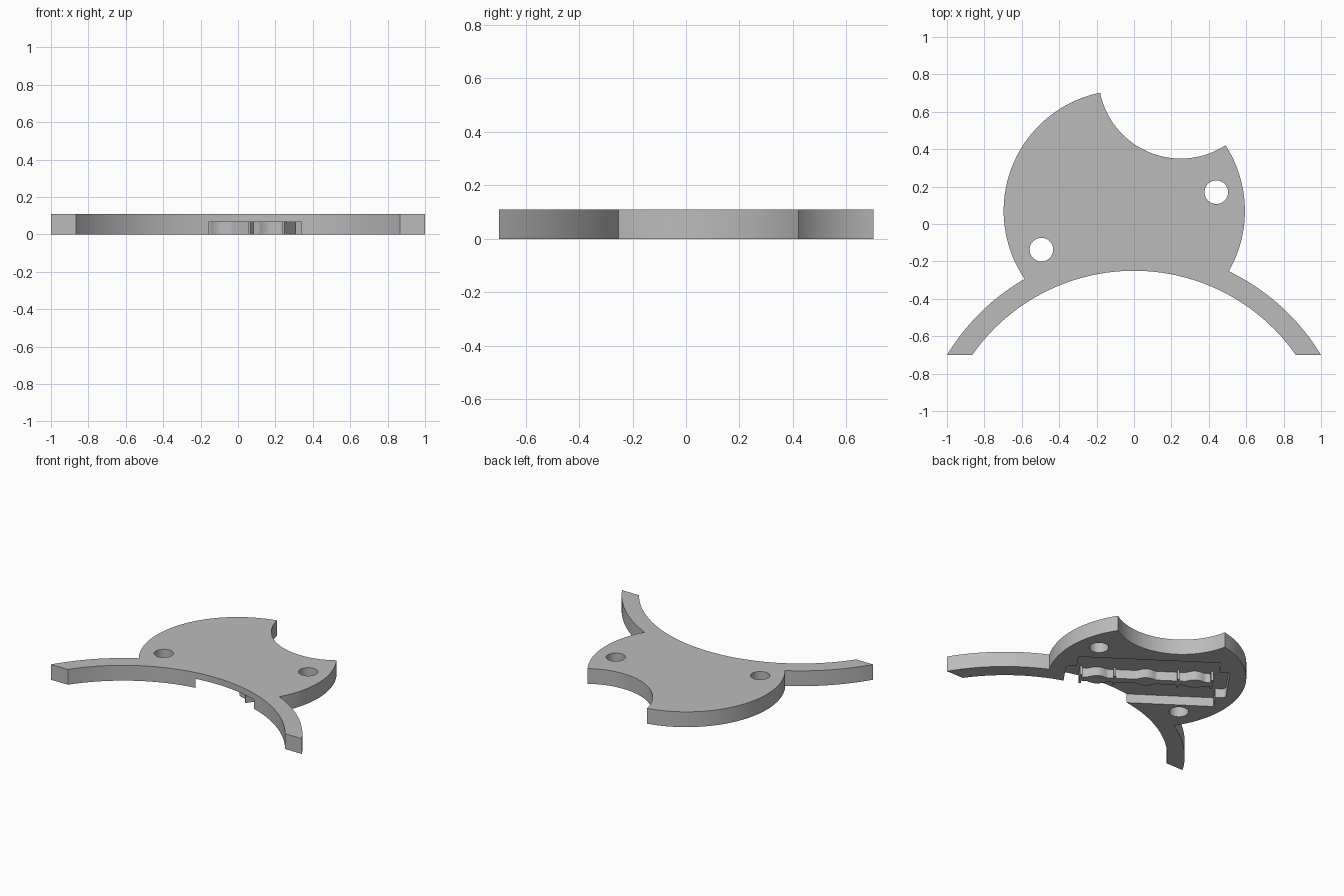
import bpy, bmesh, math
from mathutils import Vector

if "Cube" in bpy.data.objects:
    bpy.data.objects.remove(bpy.data.objects["Cube"])

H = 0.11       # plate thickness
POCKET = 0.065  # pocket depth from underside

grey = bpy.data.materials.new("light_grey")
grey.diffuse_color = (0.5, 0.5, 0.5, 1)
grey.use_nodes = True
grey.node_tree.nodes["Principled BSDF"].inputs["Base Color"].default_value = grey.diffuse_color


def arc(c, r, p, q, ccw, n=48):
    """Points on a circle from the direction of p to the direction of q."""
    a = math.atan2(p[1] - c[1], p[0] - c[0])
    b = math.atan2(q[1] - c[1], q[0] - c[0])
    if ccw and b < a:
        b += 2 * math.pi
    if not ccw and b > a:
        b -= 2 * math.pi
    return [(c[0] + r * math.cos(a + (b - a) * i / n),
             c[1] + r * math.sin(a + (b - a) * i / n)) for i in range(n + 1)]


def meet(c1, r1, c2, r2, side):
    """Intersection of two circles on the chosen side of their centre line."""
    a, b = Vector(c1), Vector(c2)
    d = b - a
    k = (r1 * r1 - r2 * r2 + d.length_squared) / (2 * d.length)
    h = math.sqrt(r1 * r1 - k * k) * side
    u = d.normalized()
    return tuple(a + u * k + Vector((-u.y, u.x)) * h)


def prism(name, pts, z0, z1):
    """Extrude a flat outline between two heights."""
    clean = [p for i, p in enumerate(pts)
             if (Vector(p) - Vector(pts[i - 1])).length > 1e-5]
    bm = bmesh.new()
    face = bm.faces.new([bm.verts.new((x, y, z0)) for x, y in clean])
    ext = bmesh.ops.extrude_face_region(bm, geom=[face])
    for v in ext["geom"]:
        if isinstance(v, bmesh.types.BMVert):
            v.co.z = z1
    bmesh.ops.recalc_face_normals(bm, faces=bm.faces)
    mesh = bpy.data.meshes.new(name)
    bm.to_mesh(mesh)
    bm.free()
    mesh.materials.append(grey)
    ob = bpy.data.objects.new(name, mesh)
    bpy.context.collection.objects.link(ob)
    return ob


def cut(ob, cutter):
    m = ob.modifiers.new("cut", "BOOLEAN")
    m.operation, m.solver, m.object = "DIFFERENCE", "EXACT", cutter
    bpy.context.view_layer.objects.active = ob
    bpy.ops.object.modifier_apply(modifier=m.name)
    bpy.data.objects.remove(cutter)


def smooth(ob):
    bpy.ops.object.select_all(action="DESELECT")
    ob.select_set(True)
    bpy.context.view_layer.objects.active = ob
    bpy.ops.object.shade_smooth_by_angle(angle=math.radians(25))


# Plate outline: round body with a bite, standing on a curved band
BODY, RB = (-0.052, 0.07), 0.645
BITE, RC = (0.25, 0.79), 0.44
BAND, RI, RO = (0, -1.306), 1.056, 1.169
bite_l, bite_r = sorted(meet(BODY, RB, BITE, RC, s) for s in (1, -1))
join_l, join_r = sorted(meet(BODY, RB, BAND, RO, s) for s in (1, -1))
outline = (arc(BAND, RI, (-0.865, -0.7), (0.865, -0.7), False, 64)
           + arc(BAND, RO, (1, -0.7), join_r, True, 24)
           + arc(BODY, RB, join_r, bite_r, True, 32)
           + arc(BITE, RC, bite_r, bite_l, False, 40)
           + arc(BODY, RB, bite_l, join_l, True, 64)
           + arc(BAND, RO, join_l, (-1, -0.7), True, 24))
plate = prism("plate", outline, 0, H)

# Two through holes
for c in ((0.44, 0.17), (-0.495, -0.137)):
    ring = arc(c, 0.063, (c[0] + 1, c[1]), (c[0] + 1, c[1] - 1e-9), True, 40)[:-1]
    cut(plate, prism("hole_cutter", ring, -0.1, 0.3))

# Tilted frame of the underside pocket
MID = Vector((-0.078, 0.028))
E1, E2 = Vector((-0.82, 0.572)), Vector((0.572, 0.82))


def tilt(pts):
    return [tuple(MID + E1 * s + E2 * t) for s, t in pts]


# Pocket: rectangle with a shallow rounded extension at both ends
right = [(0.466, -0.283), (0.466, -0.163)]
for sgn in (-1, 1):
    c = (0.51, sgn * 0.138)
    a0 = -math.pi / 2 if sgn < 0 else 0
    right += [(c[0] + 0.025 * math.cos(a0 + i * math.pi / 12),
               c[1] + 0.025 * math.sin(a0 + i * math.pi / 12)) for i in range(7)]
right += [(0.466, 0.163), (0.466, 0.283)]
pocket = right + [(-s, -t) for s, t in right]
cut(plate, prism("pocket_cutter", tilt(pocket), -0.1, POCKET))
smooth(plate)

# Wavy bar left standing in the pocket, with thin ribs and rounded swellings


def half_width(s):
    s = abs(s)
    if s > 0.42 or 0.2 < s < 0.215:
        return 0.055
    w = 0.026
    for c in (0, 0.32):
        w += 0.026 * max(0, math.cos((s - c) * math.pi / 0.13)) if abs(s - c) < 0.065 else 0
    return w


stations = sorted({round(-0.436 + i * 0.008, 4) for i in range(110)}
                  | {e * s for e in (1, -1)
                     for s in (0.4199, 0.4201, 0.1999, 0.2001, 0.2149, 0.2151)})
edge = [(s, half_width(s)) for s in stations]
bar = prism("wavy_bar", tilt(edge + [(s, -w) for s, w in reversed(edge)]), 0, POCKET + 0.002)
smooth(bar)
